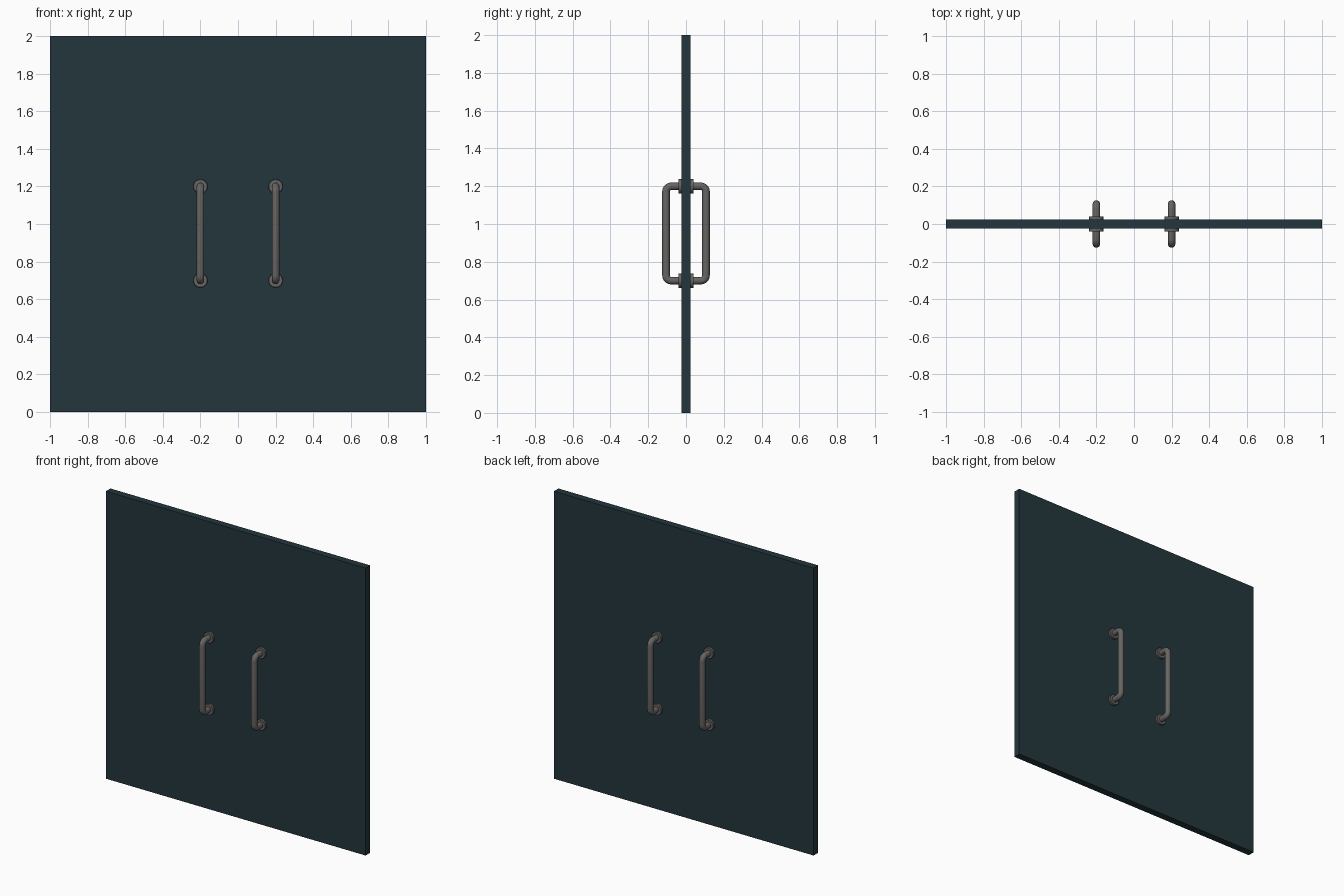
import bpy, bmesh, math
from mathutils import Vector

if "Cube" in bpy.data.objects:
    bpy.data.objects.remove(bpy.data.objects["Cube"])


def material(name, rgb):
    m = bpy.data.materials.new(name)
    m.diffuse_color = (*rgb, 1)
    m.use_nodes = True
    m.node_tree.nodes["Principled BSDF"].inputs["Base Color"].default_value = m.diffuse_color
    return m


dark = material("dark slate", (0.0165, 0.0365, 0.045))
metal = material("brushed grey metal", (0.135, 0.130, 0.126))


def finish(name, bm, mat, smooth=True):
    bmesh.ops.recalc_face_normals(bm, faces=bm.faces)
    me = bpy.data.meshes.new(name)
    bm.to_mesh(me)
    bm.free()
    me.materials.append(mat)
    ob = bpy.data.objects.new(name, me)
    bpy.context.collection.objects.link(ob)
    if smooth:
        bpy.ops.object.select_all(action='DESELECT')
        ob.select_set(True)
        bpy.context.view_layer.objects.active = ob
        bpy.ops.object.shade_smooth_by_angle(angle=math.radians(40))
    return ob


# Door panel
bm = bmesh.new()
bmesh.ops.create_cube(bm, size=1)
for v in bm.verts:
    v.co = Vector((v.co.x * 2, v.co.y * 0.05, v.co.z * 2 + 1))
finish("door_panel", bm, dark, smooth=False)

TOP, BOTTOM, REACH, BEND, TUBE = 1.2, 0.7, 0.106, 0.028, 0.02


def handle_tube(name, x, side, n=20):
    """U-shaped tube in the plane x, standing off the panel on one side."""
    path = [(0.02, TOP)]
    for cz, start in ((TOP - BEND, 90), (BOTTOM + BEND, 0)):
        for i in range(6):
            a = math.radians(start - 90 * i / 5)
            path.append((REACH - BEND + BEND * math.cos(a), cz + BEND * math.sin(a)))
    path.append((0.02, BOTTOM))
    pts = [Vector((x, side * y, z)) for y, z in path]
    bm = bmesh.new()
    rings = []
    for i, p in enumerate(pts):
        t = (pts[min(i + 1, len(pts) - 1)] - pts[max(i - 1, 0)]).normalized()
        u = Vector((1, 0, 0))
        w = t.cross(u)
        rings.append([bm.verts.new(p + TUBE * (u * math.cos(2 * math.pi * k / n)
                                               + w * math.sin(2 * math.pi * k / n)))
                      for k in range(n)])
    for a, b in zip(rings, rings[1:]):
        for k in range(n):
            bm.faces.new((a[k], a[(k + 1) % n], b[(k + 1) % n], b[k]))
    finish(name, bm, metal)


def mount_flange(name, x, z, side, n=24):
    """Round plate turned about y, with a softened front rim."""
    profile = [(0.038, 0.022), (0.038, 0.039), (0.036, 0.041), (0.0, 0.041)]
    bm = bmesh.new()
    rings = [[bm.verts.new((x + r * math.cos(2 * math.pi * k / n), side * y,
                            z + r * math.sin(2 * math.pi * k / n)))
              for k in range(n)] for r, y in profile[:-1]]
    for a, b in zip(rings, rings[1:]):
        for k in range(n):
            bm.faces.new((a[k], a[(k + 1) % n], b[(k + 1) % n], b[k]))
    bm.faces.new(rings[-1])
    bm.faces.new(rings[0])
    finish(name, bm, metal)


# Pull handles on both faces of the door
for xn, x in (("left", -0.2), ("right", 0.2)):
    for sn, side in (("front", -1), ("back", 1)):
        handle_tube(f"{sn}_{xn}_handle", x, side)
        for zn, z in (("upper", TOP), ("lower", BOTTOM)):
            mount_flange(f"{sn}_{xn}_{zn}_flange", x, z, side)
